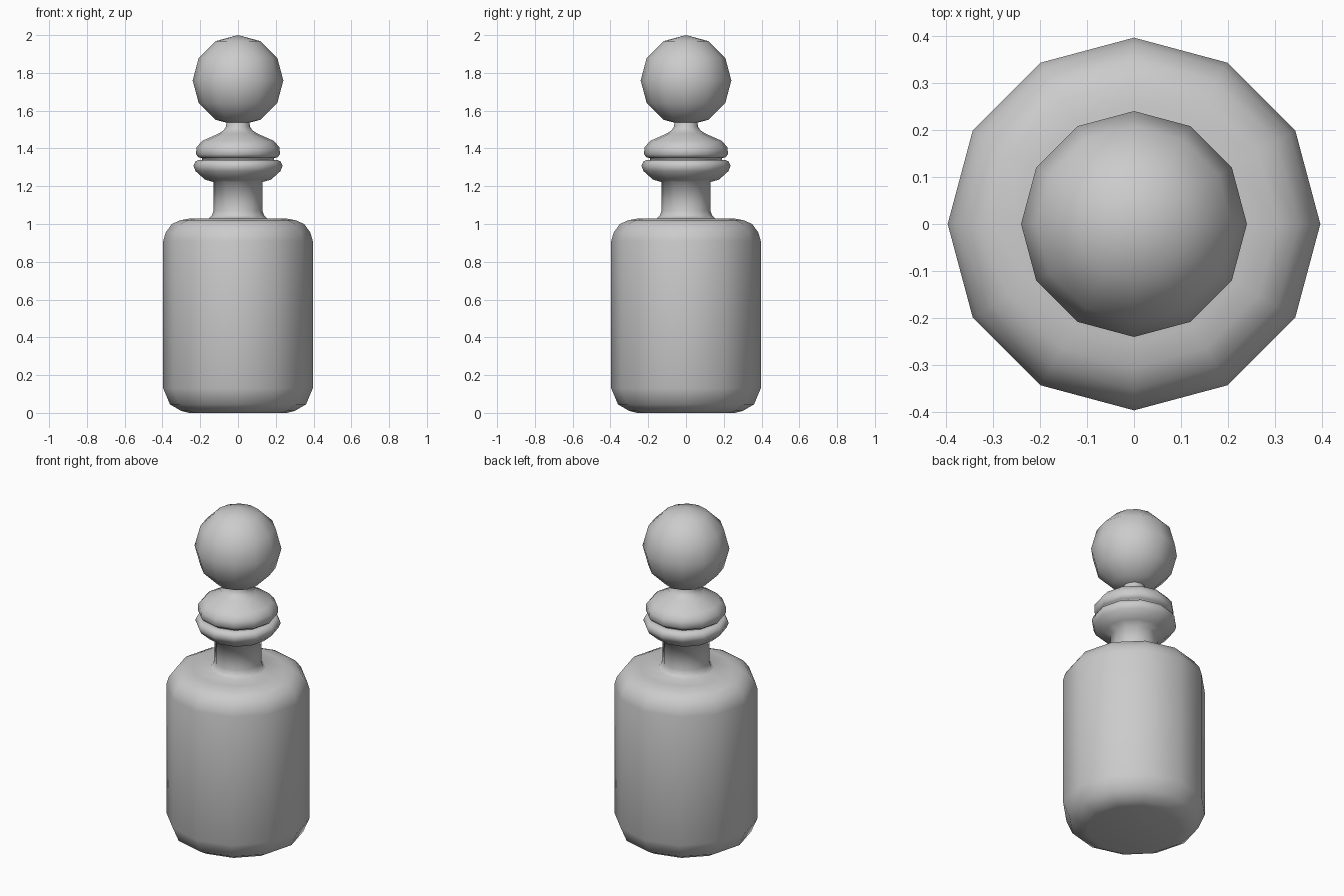
import bpy, bmesh, math

if "Cube" in bpy.data.objects:
    bpy.data.objects.remove(bpy.data.objects["Cube"])

SIDES = 12

def lathe(name, profile, smooth_angle=80):
    """Revolve (radius, z) points around z; radius 0 makes a pole."""
    bm = bmesh.new()
    rings = []
    for r, z in profile:
        if r == 0:
            rings.append([bm.verts.new((0, 0, z))] * SIDES)
        else:
            rings.append([bm.verts.new((r * math.cos(2 * math.pi * i / SIDES),
                                        r * math.sin(2 * math.pi * i / SIDES), z))
                          for i in range(SIDES)])
    for a, b in zip(rings, rings[1:]):
        for i in range(SIDES):
            j = (i + 1) % SIDES
            corners = list(dict.fromkeys((a[i], a[j], b[j], b[i])))
            bm.faces.new(corners)
    bmesh.ops.recalc_face_normals(bm, faces=bm.faces)
    mesh = bpy.data.meshes.new(name)
    bm.to_mesh(mesh)
    bm.free()
    ob = bpy.data.objects.new(name, mesh)
    bpy.context.collection.objects.link(ob)
    bpy.ops.object.select_all(action='DESELECT')
    bpy.context.view_layer.objects.active = ob
    ob.select_set(True)
    bpy.ops.object.shade_smooth_by_angle(angle=math.radians(smooth_angle))
    return ob

# Bottle body with rounded base and shoulder, neck and flared lip
lathe("bottle", [
    (0, 0.005), (0.26, 0.0), (0.30, 0.01), (0.36, 0.045), (0.396, 0.13),
    (0.396, 0.91), (0.383, 0.955), (0.35, 1.0), (0.305, 1.02), (0.25, 1.03),
    (0.155, 1.03), (0.138, 1.045), (0.13, 1.07),
    (0.13, 1.222), (0.175, 1.235), (0.225, 1.28), (0.236, 1.308),
    (0.225, 1.332), (0.205, 1.34), (0, 1.34)])

# Stopper disc with a thin stem
lathe("stopper_base", [
    (0, 1.335), (0.19, 1.335), (0.19, 1.349), (0.21, 1.353), (0.222, 1.37),
    (0.22, 1.405), (0.19, 1.44), (0.10, 1.48), (0.075, 1.497), (0.063, 1.515),
    (0.06, 1.56), (0, 1.56)])

# Round stopper knob
R, CZ = 0.24, 1.76
lathe("stopper_ball", [
    (0 if k in (0, 6) else R * math.sin(math.pi * k / 6),
     CZ - R * math.cos(math.pi * k / 6)) for k in range(7)])
